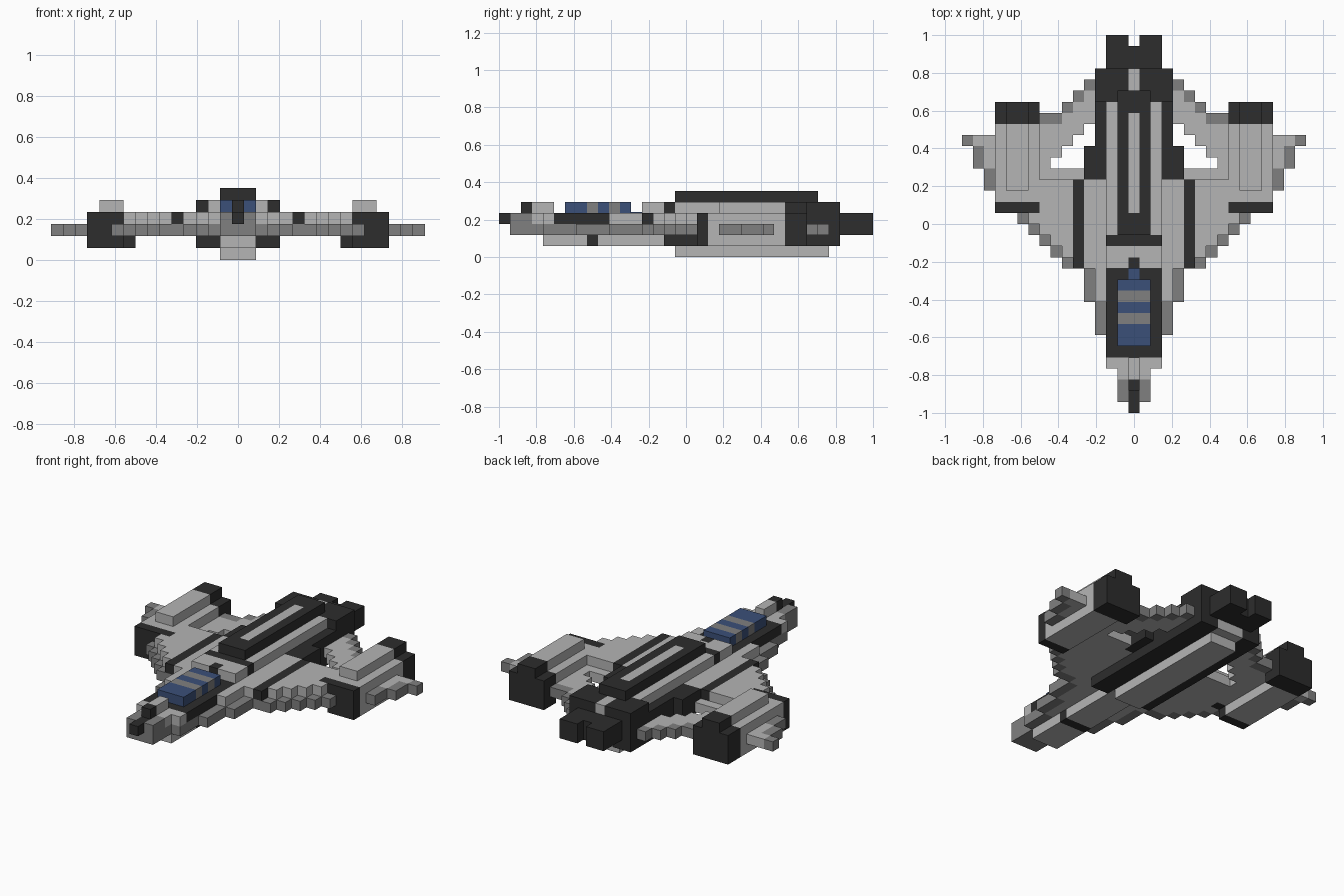
import bpy, bmesh

cube = bpy.data.objects.get("Cube")
if cube:
    bpy.data.objects.remove(cube, do_unlink=True)

U = 2 / 34  # one block


def material(name, rgb):
    m = bpy.data.materials.new(name)
    m.use_nodes = True
    m.diffuse_color = (*rgb, 1)
    m.node_tree.nodes["Principled BSDF"].inputs["Base Color"].default_value = (*rgb, 1)
    return m


LIGHT = material("light_grey", (0.46, 0.46, 0.46))
GREY = material("mid_grey", (0.215, 0.215, 0.215))
DARK = material("charcoal", (0.026, 0.026, 0.026))
BLUE = material("glass_blue", (0.044, 0.08, 0.19))


def part(name, mat, *boxes):
    """Blocks as (column from, to, row from, to, layer from, to), inclusive.
    Column 0 is the centre line; everything is mirrored across it."""
    bm = bmesh.new()
    for i0, i1, j0, j1, k0, k1 in boxes:
        if i0 == 0:
            spans = [(-i1 - 0.5, i1 + 0.5)]
        else:
            spans = [(i0 - 0.5, i1 + 0.5), (-i1 - 0.5, -i0 + 0.5)]
        for a, b in spans:
            new = bmesh.ops.create_cube(bm, size=1)["verts"]
            for v in new:
                v.co.x = (b if v.co.x > 0 else a) * U
                v.co.y = (j1 + 1 if v.co.y > 0 else j0) * U - 1
                v.co.z = (k1 + 1 if v.co.z > 0 else k0) * U
    me = bpy.data.meshes.new(name)
    bm.to_mesh(me)
    bm.free()
    me.materials.append(mat)
    ob = bpy.data.objects.new(name, me)
    bpy.context.collection.objects.link(ob)
    return ob


# Nose
part("nose_probe", DARK, (0, 0, 0, 1, 3, 3), (0, 0, 2, 2, 3, 4))
part("nose_cheeks", GREY, (1, 1, 1, 2, 3, 3), (0, 1, 1, 3, 2, 2))
part("nose_top", LIGHT, (0, 1, 3, 3, 3, 3), (0, 2, 4, 4, 3, 3), (0, 0, 3, 4, 4, 4))

# Stepped wing: widest column of each row, with a grey rim around a light core
widths = [2, 2, 2, 3, 3, 3, 4, 4, 4, 6, 7, 8, 9, 10]
rim, core, top = [], [], []
prev = 1
for j, n in enumerate(widths, 4):
    start = min(prev + 1, n)
    rim.append((start, n, j, j, 2, 2))
    core.append((0, start - 1, j, j, 2, 2))
    if 10 <= j <= 12:
        top.append((3, 3, j, j, 3, 3))
    elif j >= 13:
        top.append((0, 4, j, j, 3, 3))
        if n > 6:
            top.append((6, n - 1, j, j, 3, 3))
    prev = n
part("wing_rim", GREY, *rim)
part("wing_core", LIGHT, *core, (0, 8, 18, 20, 2, 2))
part("wing_top", LIGHT, *top, (0, 4, 18, 20, 3, 3), (6, 8, 18, 20, 3, 3))
part("wing_stripe", DARK, (5, 5, 13, 20, 3, 3))

# Thin rear wing brace around the opening
part("rear_brace", LIGHT, (5, 8, 21, 21, 2, 2), (8, 8, 22, 23, 2, 2),
     (7, 7, 23, 23, 2, 2), (6, 8, 24, 24, 2, 2), (5, 8, 25, 25, 2, 2),
     (4, 6, 26, 26, 2, 2), (4, 5, 27, 27, 2, 2), (4, 4, 28, 28, 2, 2))
part("rear_brace_rim", GREY, (7, 8, 26, 26, 2, 2), (6, 6, 27, 27, 2, 2),
     (5, 5, 28, 28, 2, 2), (4, 4, 29, 29, 2, 2))

# Cockpit
part("cockpit_frame", DARK, (0, 2, 5, 12, 3, 3))
part("cockpit_glass", BLUE, (0, 1, 6, 7, 4, 4), (0, 1, 9, 9, 4, 4), (0, 1, 11, 11, 4, 4))
part("cockpit_bands", GREY, (0, 1, 8, 8, 4, 4), (0, 1, 10, 10, 4, 4))
glass_tail = part("cockpit_glass_tail", BLUE, (0, 0, 12, 12, 3, 3))
glass_tail.location.z = 0.005
part("cockpit_rear", LIGHT, (1, 2, 13, 14, 4, 4), (0, 0, 14, 14, 4, 4))
part("cockpit_rear_tip", DARK, (0, 0, 13, 13, 4, 4))

# Central fuselage and spine
part("fuselage", LIGHT, (0, 2, 21, 27, 2, 3), (2, 2, 16, 27, 4, 4))
part("fuselage_sides", DARK, (3, 4, 21, 23, 2, 3), (3, 3, 24, 27, 2, 3))
part("spine_front_bar", DARK, (0, 2, 15, 15, 4, 4))
part("spine", DARK, (0, 1, 16, 28, 4, 4), (1, 1, 16, 28, 5, 5),
     (0, 0, 16, 17, 5, 5), (0, 0, 27, 28, 5, 5))
part("spine_inlay", LIGHT, (0, 0, 18, 26, 5, 5))

# Tail
part("tail_block", DARK, (0, 3, 28, 30, 2, 3), (2, 3, 28, 28, 4, 4), (1, 3, 29, 30, 4, 4))
part("tail_inlay", LIGHT, (0, 0, 29, 30, 4, 4))
part("tail_nozzle", DARK, (0, 2, 31, 32, 2, 3), (1, 2, 33, 33, 2, 3))

# Underside
part("belly", LIGHT, (0, 1, 4, 7, 1, 1), (0, 1, 9, 14, 1, 1), (0, 1, 15, 30, 1, 1))
part("belly_band", DARK, (0, 1, 8, 8, 1, 1))
part("belly_sides", DARK, (2, 3, 15, 30, 1, 1))
part("keel", LIGHT, (0, 1, 16, 29, 0, 0))

# Engines on both sides
part("engine_front", DARK, (9, 12, 18, 18, 2, 3), (10, 12, 18, 18, 1, 1))
part("engine_body", LIGHT, (9, 12, 19, 25, 2, 3), (10, 12, 19, 25, 1, 1))
part("engine_top", LIGHT, (10, 11, 20, 25, 4, 4))
part("engine_nozzle", DARK, (9, 12, 26, 27, 1, 3), (10, 11, 26, 27, 4, 4))

# Wing tips outside the engines
part("wing_tip", LIGHT, (13, 13, 22, 24, 2, 2), (14, 14, 24, 24, 2, 2))
part("wing_tip_rim", GREY, (13, 13, 20, 21, 2, 2), (14, 14, 22, 23, 2, 2),
     (15, 15, 24, 24, 2, 2))
